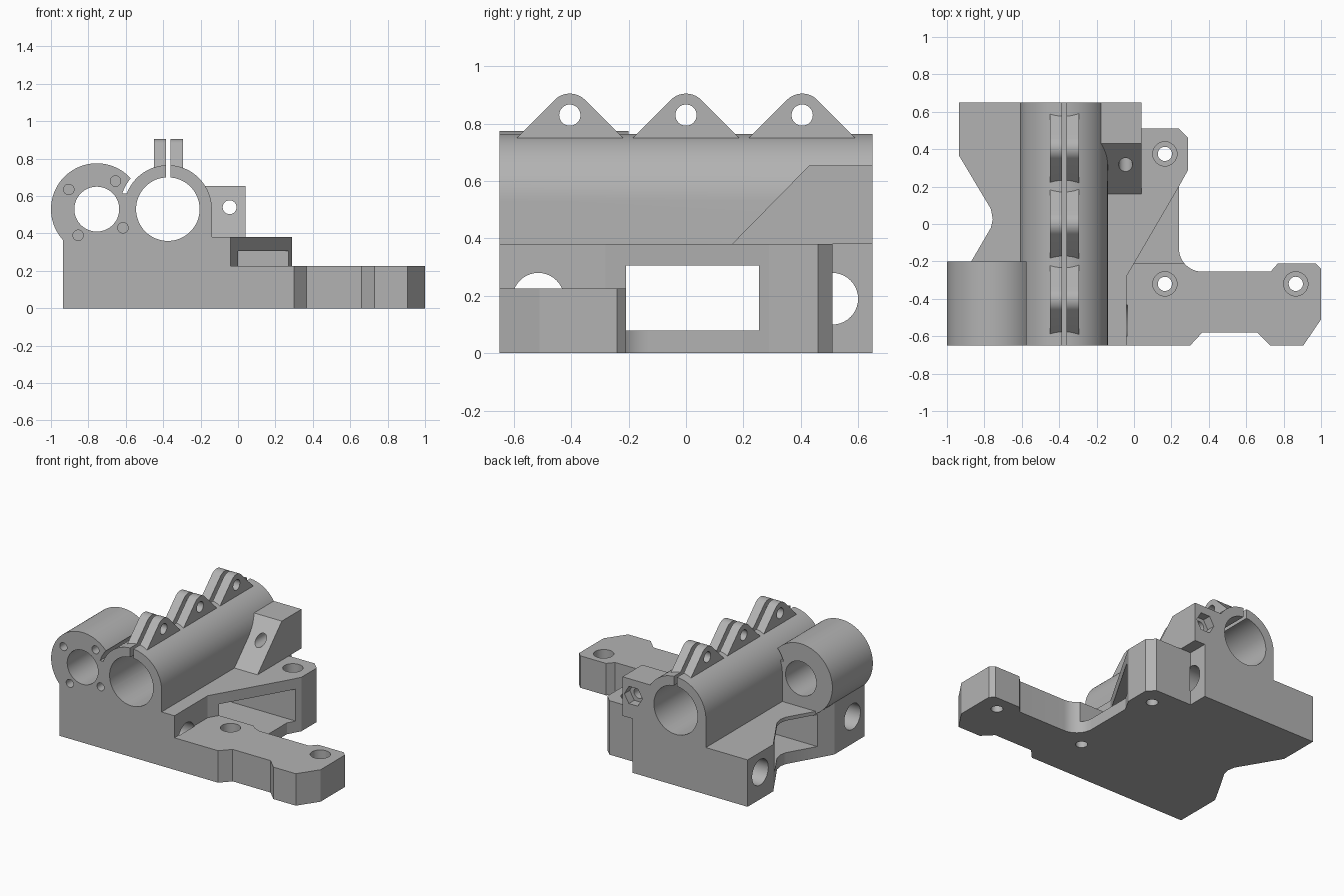
import bpy, math
from mathutils import Vector

old = bpy.data.objects.get("Cube")
if old:
    bpy.data.objects.remove(old, do_unlink=True)

grey = bpy.data.materials.new("plain grey")
grey.use_nodes = True
grey.diffuse_color = (0.45, 0.45, 0.45, 1)
grey.node_tree.nodes["Principled BSDF"].inputs["Base Color"].default_value = (0.45, 0.45, 0.45, 1)

FRONT, BACK = -0.65, 0.65
ROD_X, NUT_X, BORE_Z = -0.375, -0.755, 0.53


def prism(name, pts, axis, lo, hi):
    """Extrude a 2D outline along an axis; the outline uses the other two axes in order."""
    def place(p, d):
        return {"x": (d, *p), "y": (p[0], d, p[1]), "z": (*p, d)}[axis]
    n = len(pts)
    verts = [place(p, lo) for p in pts] + [place(p, hi) for p in pts]
    faces = [tuple(range(n))[::-1], tuple(range(n, 2 * n))]
    faces += [(i, (i + 1) % n, n + (i + 1) % n, n + i) for i in range(n)]
    mesh = bpy.data.meshes.new(name)
    mesh.from_pydata(verts, [], faces)
    mesh.materials.append(grey)
    # make the normals point outward whatever the outline direction
    import bmesh
    bm = bmesh.new()
    bm.from_mesh(mesh)
    bmesh.ops.recalc_face_normals(bm, faces=bm.faces)
    bm.to_mesh(mesh)
    bm.free()
    ob = bpy.data.objects.new(name, mesh)
    bpy.context.scene.collection.objects.link(ob)
    return ob


def arc(cx, cy, r, start=0, end=360, n=64):
    full = end - start == 360
    steps = [start + (end - start) * i / (n if full else n - 1) for i in range(n)]
    return [(cx + r * math.cos(math.radians(a)), cy + r * math.sin(math.radians(a))) for a in steps]


def rect(x0, y0, x1, y1):
    return [(x0, y0), (x1, y0), (x1, y1), (x0, y1)]


def combine(target, others, operation):
    """Apply booleans one after another and remove the helper objects."""
    for other in others:
        other.hide_render = True
        mod = target.modifiers.new("join", "BOOLEAN")
        mod.operation, mod.object, mod.solver = operation, other, "EXACT"
        bpy.context.view_layer.update()
        graph = bpy.context.evaluated_depsgraph_get()
        mesh = bpy.data.meshes.new_from_object(target.evaluated_get(graph))
        target.modifiers.clear()
        target.data = mesh
        bpy.data.objects.remove(other, do_unlink=True)


def smooth(ob):
    bpy.ops.object.select_all(action="DESELECT")
    ob.select_set(True)
    bpy.context.view_layer.objects.active = ob
    bpy.ops.object.shade_smooth_by_angle(angle=math.radians(25))


# Outlines seen from above
notch = [(-0.935, BACK), (-0.935, 0.365), (-0.765, 0.08), (-0.755, 0.025),
         (-0.765, -0.02), (-0.87, -0.2), (-0.935, -0.315), (-0.935, FRONT)]
rear_pad = [(0.24, 0.2), (0.29, 0.29), (0.29, 0.46), (0.24, 0.51), (-0.04, 0.51), (-0.04, BACK)]
arm = [(0.30, FRONT), (0.365, -0.58), (0.66, -0.58), (0.73, FRONT), (0.905, FRONT), (1, -0.51),
       (1, -0.24), (0.97, -0.21), (0.77, -0.21), (0.73, -0.255)]
fillet = arc(0.365, -0.13, 0.125, 270, 180, 12)

# Main body: plate with arm, deck, side ledge, tube and nut housing
body = prism("carriage_body", notch + arm + fillet + rear_pad, "z", 0, 0.225)
deck = prism("deck", [(-0.6, FRONT), (-0.04, FRONT), (-0.04, -0.28)] + rear_pad + [(-0.6, BACK)],
             "z", 0, 0.38)
ledge = prism("ledge", notch + [(-0.3, FRONT), (-0.3, BACK)], "z", 0, 0.33)
nut_base = prism("nut_base", notch[5:] + [(-0.5, FRONT), (-0.5, -0.2)], "z", 0, 0.37)
tube = prism("rod_tube", arc(ROD_X, BORE_Z, 0.235, 0, 180, 48) + [(-0.61, 0.1), (-0.14, 0.1)],
             "y", FRONT, BACK)

housing = prism("nut_housing", arc(NUT_X, BORE_Z, 0.245, n=80), "y", FRONT, -0.2)
gap = prism("housing_gap", arc(ROD_X, BORE_Z, 0.258, 161, 19, 48), "y", -0.8, 0)
combine(housing, [gap], "DIFFERENCE")

# Sloped block that holds the belt tension screw
tension = prism("tension_block", [(0.16, 0.38), (0.43, 0.655), (BACK, 0.655), (BACK, 0.38)],
                "x", -0.2, 0.04)
combine(body, [deck, ledge, nut_base, tube, housing, tension], "UNION")

# Bores, clamp slot and side window
cuts = [
    prism("rod_bore", arc(ROD_X, BORE_Z, 0.17), "y", -1, 1),
    prism("nut_bore", arc(NUT_X, BORE_Z, 0.12), "y", -1, 0.1),
    prism("clamp_slot", rect(-0.385, 0.6, -0.36, 1), "y", -1, 1),
    prism("side_window", rect(-0.21, 0.08, 0.255, 0.305), "x", -1.2, 0.5),
    prism("tension_hole", arc(-0.045, 0.54, 0.037, n=32), "y", 0.1, 1),
    prism("nut_trap", arc(-0.045, 0.54, 0.07, n=6), "y", 0.59, 1),
]
# Cross rod holes
for y in (-0.515, 0.51):
    cuts.append(prism("cross_hole", arc(y, 0.19, 0.09, n=40), "x", -1.2, -0.035))
# Blind screw holes around the nut bore
for x, z in ((-0.905, 0.635), (-0.655, 0.68), (-0.855, 0.39), (-0.615, 0.43)):
    cuts.append(prism("screw_hole", arc(x, z, 0.028, n=24), "y", -0.8, -0.4))
# Counterbored mounting holes
for x, y in ((0.165, 0.375), (0.165, -0.32), (0.865, -0.32)):
    cuts.append(prism("mount_hole", arc(x, y, 0.038, n=32), "z", -0.2, 0.5))
    cuts.append(prism("counterbore", arc(x, y, 0.065, n=32), "z", 0.11, 0.5))
combine(body, cuts, "DIFFERENCE")
smooth(body)

# Pairs of clamp lugs on top of the tube
for row, y in (("front", -0.405), ("middle", 0), ("rear", 0.405)):
    for side, x in (("right", -0.45), ("left", -0.36)):
        outline = arc(y, 0.83, 0.075, 45, 135, 16) + [(y - 0.216, 0.72), (y + 0.216, 0.72)]
        lug = prism(f"clamp_lug_{row}_{side}", outline, "x", x, x + 0.065)
        combine(lug, [prism("lug_hole", arc(y, 0.83, 0.037, n=32), "x", -1, 0)], "DIFFERENCE")
        # keep only the part above the tube
        core = prism("lug_core", arc(ROD_X, BORE_Z, 0.232), "y", -1, 1)
        combine(lug, [core], "DIFFERENCE")
        smooth(lug)
